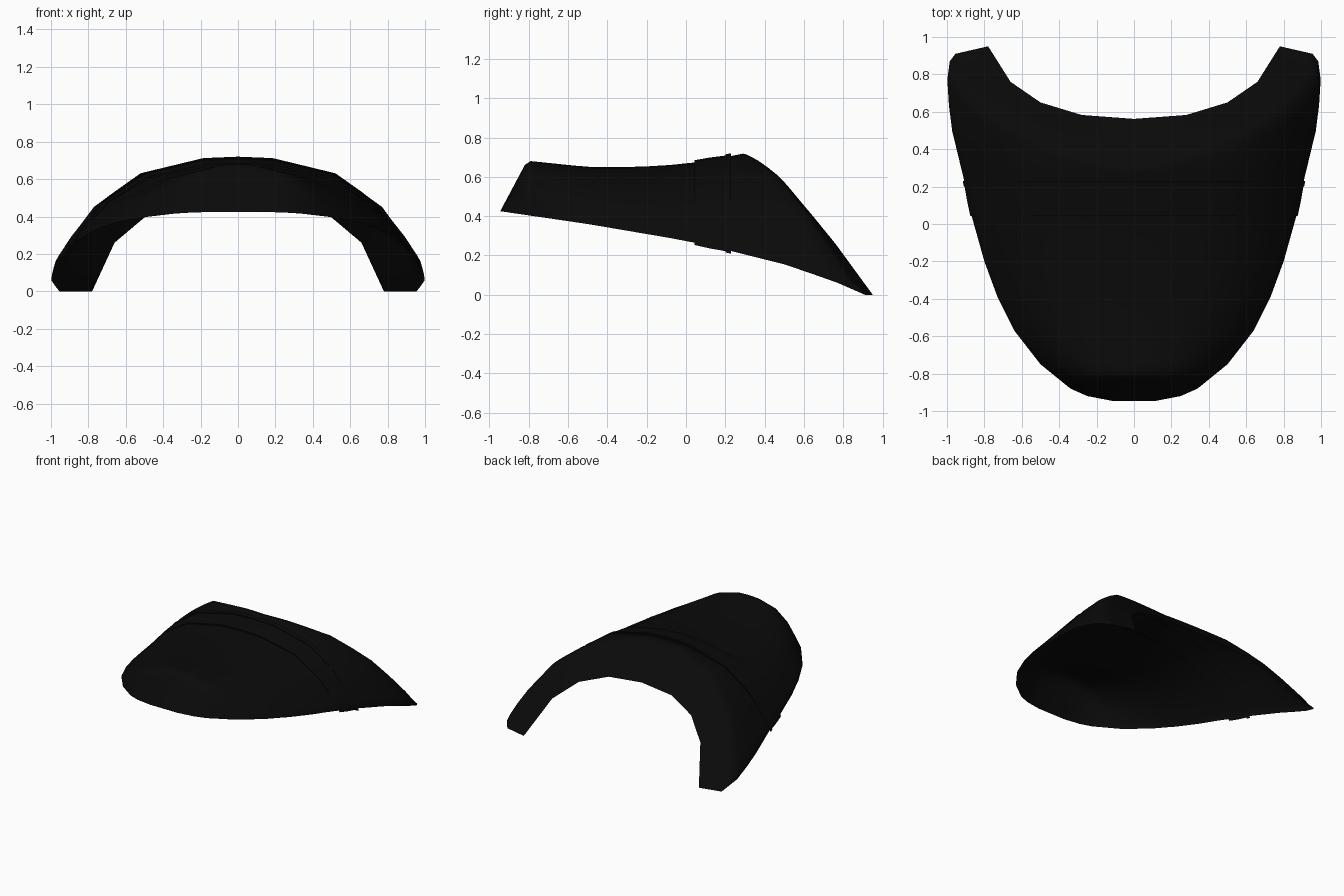
import bpy, bmesh, math

if "Cube" in bpy.data.objects:
    bpy.data.objects.remove(bpy.data.objects["Cube"])

black = bpy.data.materials.new("matte black")
black.diffuse_color = (0.003, 0.003, 0.003, 1)
black.use_nodes = True
black.node_tree.nodes["Principled BSDF"].inputs["Base Color"].default_value = black.diffuse_color

# guide curves read along y: half width, lower rim height, crown height
WIDTH = [(-.945, .12), (-.92, .25), (-.88, .34), (-.75, .5), (-.57, .64), (-.39, .73), (-.2, .8),
         (.05, .87), (.22, .905), (.53, .98), (.75, 1.0), (.87, .99), (.9, .975), (.91, .955)]
RIM = [(-.945, .425), (-.5, .36), (0, .275), (.2, .23), (.5, .155), (.75, .07), (.91, 0)]
CROWN = [(-.945, .425), (-.82, .66), (-.79, .68), (-.5, .65), (-.25, .65), (0, .665), (.2, .70), (.3, .72)]
END = math.pi / 2
# arch section by angle from the crown: fraction of width, fraction of height
ARCH_X = [(0, 0), (.2, .2), (.57, .547), (.91, .79), (1.2, .913), (1.45, .99), (END, 1)]
ARCH_Z = [(0, 1), (.2, .985), (.57, .835), (.91, .527), (1.2, .25), (1.45, .06), (END, 0)]
# rear crest (y) and rear opening edge (x, y, z) by the same angle
CREST = [(0, .29), (.2, .31), (.57, .43), (.91, .585), (1.2, .72), (1.45, .83), (END, .91)]
EDGE_X = [(0, 0), (.4, .28), (.75, .5), (1.1, .66), (END, .78)]
EDGE_Y = [(0, .562), (.4, .583), (.75, .65), (1.1, .76), (END, .95)]
EDGE_Z = [(0, .49), (.4, .47), (.75, .395), (1.1, .26), (END, 0)]
HALF = [.1, .2, .3, .4, .57, .75, .91, 1.1, 1.2, 1.33, 1.45, 1.51, END]
ANGLES = [-a for a in reversed(HALF)] + [0] + HALF


def look(curve, t):
    """Linear interpolation along a guide curve."""
    if t <= curve[0][0]:
        return curve[0][1]
    for (a, p), (b, q) in zip(curve, curve[1:]):
        if t <= b:
            return p + (q - p) * (t - a) / (b - a)
    return curve[-1][1]


def section(y, a, off=0.0):
    """Point on the arched cross-section at y, optionally pushed outward."""
    w, r, c = look(WIDTH, y) + off * .6, look(RIM, y) - off, look(CROWN, y) + off
    return (math.copysign(w * look(ARCH_X, abs(a)), a), y, r + (c - r) * look(ARCH_Z, abs(a)))


def loft(name, rows):
    bm = bmesh.new()
    grid = [[bm.verts.new(p) for p in row] for row in rows]
    for r0, r1 in zip(grid, grid[1:]):
        for i in range(len(r0) - 1):
            bm.faces.new((r0[i], r0[i + 1], r1[i + 1], r1[i]))
    bmesh.ops.remove_doubles(bm, verts=bm.verts, dist=1e-5)
    bm.normal_update()
    # face outward: the crown must point up
    if sum(f.normal.z * f.calc_area() for f in bm.faces) < 0:
        bmesh.ops.reverse_faces(bm, faces=bm.faces)
    me = bpy.data.meshes.new(name)
    bm.to_mesh(me)
    bm.free()
    me.materials.append(black)
    ob = bpy.data.objects.new(name, me)
    bpy.context.collection.objects.link(ob)
    bpy.ops.object.select_all(action='DESELECT')
    ob.select_set(True)
    bpy.context.view_layer.objects.active = ob
    bpy.ops.object.shade_smooth_by_angle(angle=math.radians(60))
    return ob


# main cowl: rounded nose back to the rear crest
rows = [[section(y, a) for a in ANGLES]
        for y in (-.945, -.92, -.88, -.85, -.82, -.79, -.75, -.66, -.57, -.48, -.39, -.3, -.2, -.08, .05, .14, .22)]
for k in range(1, 6):
    rows.append([section(.22 + (look(CREST, abs(a)) - .22) * k / 5, a) for a in ANGLES])

# rear flange: slopes from the crest down to the arched opening
crest = rows[-1]
for t, lift in ((.2, .02), (.45, .02), (.72, .01), (1, 0)):
    row = []
    for a, p in zip(ANGLES, crest):
        u = abs(a)
        q = (math.copysign(look(EDGE_X, u), a), look(EDGE_Y, u), look(EDGE_Z, u))
        x, y, z = (p[i] + (q[i] - p[i]) * t for i in range(3))
        row.append((x, y, z + lift * max(math.cos(a), 0)))
    rows.append(row)
loft("cowl_shell", rows)

# raised band across the cowl with a thin rib on its rear edge
profile = [(.042, -.002), (.042, .012), (.12, .012), (.2, .008), (.2, .014), (.23, .014), (.23, -.002)]
loft("raised_band", [[section(y, a, off) for a in ANGLES] for y, off in profile])
